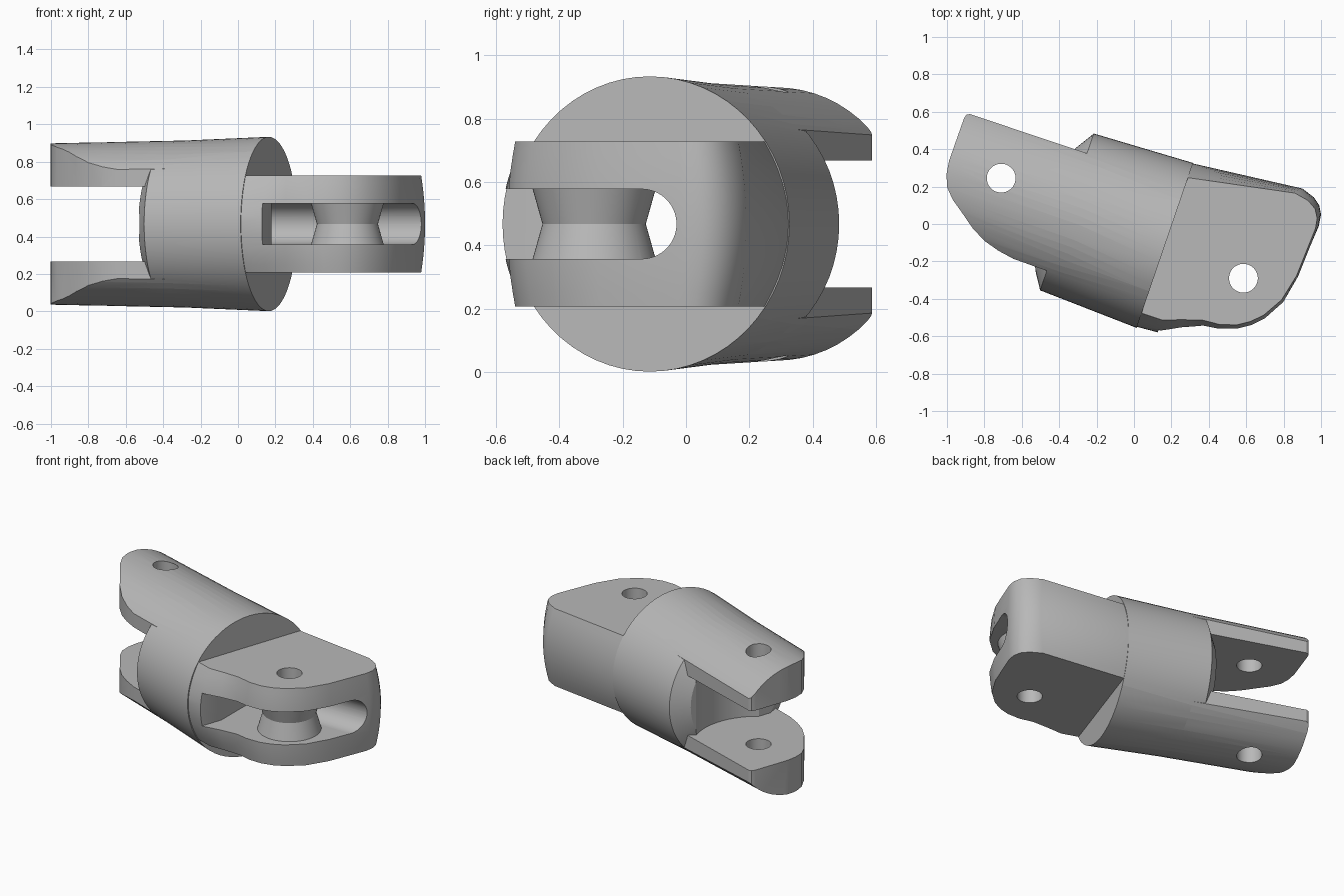
import bpy, bmesh, math
from mathutils import Matrix, Vector

if "Cube" in bpy.data.objects:
    bpy.data.objects.remove(bpy.data.objects["Cube"])

MID = 0.467                                   # height of the long axis
TILT = Matrix.Rotation(math.radians(-18.9), 4, 'Z')
AXIS_V = -0.055                               # sideways offset of the barrel
PINS = [Vector((0.585, -0.29, MID)), Vector((-0.71, 0.245, MID))]

grey = bpy.data.materials.new("plain_grey")
grey.use_nodes = True
COLOUR = (0.48, 0.48, 0.48, 1)
grey.diffuse_color = COLOUR
grey.node_tree.nodes["Principled BSDF"].inputs["Base Color"].default_value = COLOUR


def make(name, bm, matrix):
    bmesh.ops.recalc_face_normals(bm, faces=bm.faces)
    mesh = bpy.data.meshes.new(name)
    bm.to_mesh(mesh)
    bm.free()
    mesh.transform(matrix)
    mesh.materials.append(grey)
    ob = bpy.data.objects.new(name, mesh)
    bpy.context.collection.objects.link(ob)
    return ob


def stack(name, rings, matrix=Matrix()):
    """Skin a list of equal-length rings into a closed solid."""
    bm = bmesh.new()
    loops = [[bm.verts.new(p) for p in ring] for ring in rings]
    for a, b in zip(loops, loops[1:]):
        for i in range(len(a)):
            j = (i + 1) % len(a)
            bm.faces.new((a[i], a[j], b[j], b[i]))
    bm.faces.new(loops[0])
    bm.faces.new(loops[-1])
    return make(name, bm, matrix)


def prism(name, outline, low, high, matrix=Matrix()):
    return stack(name, [[(x, y, z) for x, y in outline] for z in (low, high)], matrix)


def lathe(name, profile, matrix=Matrix(), sides=64):
    """Turn (height, radius) pairs about the z axis."""
    turns = [math.tau * i / sides for i in range(sides)]
    return stack(name, [[(r * math.cos(a), r * math.sin(a), h) for a in turns]
                        for h, r in profile], matrix)


def cut(ob, tool, operation='DIFFERENCE'):
    mod = ob.modifiers.new("cut", 'BOOLEAN')
    mod.operation = operation
    mod.solver = 'EXACT'
    mod.object = tool
    bpy.context.view_layer.objects.active = ob
    bpy.ops.object.modifier_apply(modifier=mod.name)
    bpy.data.objects.remove(tool)


LONG = Matrix.Rotation(math.pi / 2, 4, 'Y')   # turns a z lathe to lie along x
barrel_frame = TILT @ Matrix.Translation((0, AXIS_V, MID)) @ LONG

# Barrel with a chamfered rear end
body = lathe("finger_link", [(-0.43, 0.333), (-0.36, 0.443), (0.193, 0.466)], barrel_frame)

# Rear fork: tapered round blank trimmed to a rounded outline, with a gap
fork = lathe("rear_fork", [(-1.1, 0.43), (-0.1, 0.45)], barrel_frame)
fork_outline = [(-0.2, 0.277), (-1.02, 0.272), (-1.037, 0.262), (-1.043, 0.24),
                (-1.045, 0.0), (-1.035, -0.07), (-1.011, -0.135), (-0.96, -0.19),
                (-0.889, -0.241), (-0.81, -0.3), (-0.728, -0.344), (-0.64, -0.37),
                (-0.55, -0.385), (-0.2, -0.39)]
cut(fork, prism("trim", fork_outline, -0.2, 1.2, TILT), 'INTERSECT')
gap = [(-1.3, -0.6), (-0.25, -0.6), (-0.25, 0.6), (-1.3, 0.6)]
cut(fork, prism("gap", gap, MID - 0.2, MID + 0.2, TILT))
cut(body, fork, 'UNION')

# Front knuckle block: (along, across) at mid height, then at the flat faces
middle = [(0.1, -0.45), (0.193, -0.515), (0.32, -0.506), (0.42, -0.45), (0.528, -0.4),
          (0.609, -0.388), (0.703, -0.356), (0.77, -0.312), (0.827, -0.255),
          (0.893, -0.138), (0.923, 0.02), (0.938, 0.31), (0.93, 0.371),
          (0.905, 0.415), (0.863, 0.447), (0.79, 0.471), (0.193, 0.408), (0.1, 0.35)]
flat = [(0.1, -0.4), (0.193, -0.438), (0.309, -0.437), (0.41, -0.4), (0.517, -0.367),
        (0.609, -0.36), (0.695, -0.332), (0.76, -0.29), (0.815, -0.235),
        (0.878, -0.128), (0.912, 0.02), (0.926, 0.29), (0.917, 0.345),
        (0.89, 0.39), (0.84, 0.42), (0.76, 0.435), (0.193, 0.328), (0.1, 0.28)]
rings = []
for i in range(-6, 7):
    t = (i / 6) ** 2
    rings.append([(*Vector(m).lerp(Vector(f), t), MID + 0.26 * i / 6)
                  for m, f in zip(middle, flat)])
cut(body, stack("knuckle", rings, TILT), 'UNION')

# Rounded socket behind the fork gap
socket = Matrix.Translation(PINS[1])
cut(body, lathe("socket", [(-0.2, 0.4), (0.2, 0.4)], socket))

# Cord channel: open slot round the spool and a round bore to the rear
slot = [(0.051, -0.8), (0.178, -0.431), (0.18, -0.14), (1.2, -0.14), (1.2, -0.8)]
cut(body, prism("slot", slot, MID - 0.11, MID + 0.11))
bore = Matrix.Translation((0, -0.14, MID)) @ LONG
cut(body, lathe("bore", [(-0.8, 0.11), (1.3, 0.11)], bore))

# Waisted spool inside the slot
spool = [(-0.13, 0.2), (0, 0.163), (0.13, 0.2)]
cut(body, lathe("spool", spool, Matrix.Translation(PINS[0])), 'UNION')

# Pin holes
for pin in PINS:
    cut(body, lathe("pin_hole", [(-0.8, 0.077), (0.8, 0.077)], Matrix.Translation(pin), 48))

bpy.ops.object.select_all(action='DESELECT')
body.select_set(True)
bpy.context.view_layer.objects.active = body
bpy.ops.object.shade_smooth_by_angle(angle=math.radians(28))
